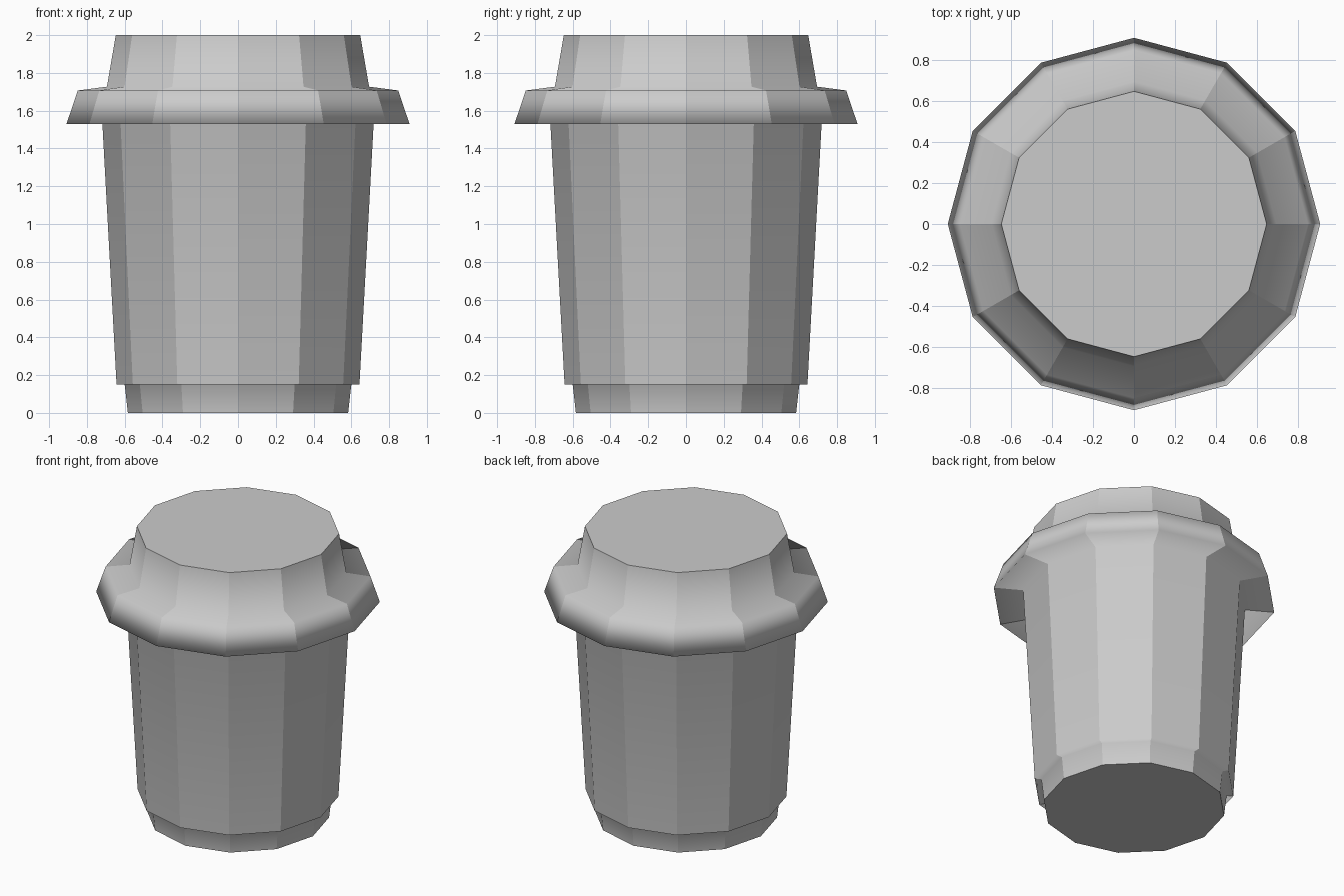
import bpy, bmesh
from math import cos, sin, tau

if "Cube" in bpy.data.objects:
    bpy.data.objects.remove(bpy.data.objects["Cube"])

SIDES = 12
# Profile (radius, height): foot, cup wall, lid rim, lid top
PROFILE = [(0.583, 0), (0.60, 0.15), (0.643, 0.15), (0.718, 1.53),
           (0.908, 1.53), (0.848, 1.707), (0.694, 1.727), (0.647, 2.0)]

bm = bmesh.new()
rings = [[bm.verts.new((r * cos(tau * i / SIDES), r * sin(tau * i / SIDES), z))
          for i in range(SIDES)] for r, z in PROFILE]

# Side panels, shaded smooth along the profile
for low, high in zip(rings, rings[1:]):
    for i in range(SIDES):
        j = (i + 1) % SIDES
        bm.faces.new((low[i], low[j], high[j], high[i])).smooth = True

# Creases between neighbouring columns
for low, high in zip(rings, rings[1:]):
    for a, b in zip(low, high):
        bm.edges.get((a, b)).smooth = False

# Flat base and lid top with crisp borders
for ring in (rings[0][::-1], rings[-1]):
    cap = bm.faces.new(ring)
    for edge in cap.edges:
        edge.smooth = False

mesh = bpy.data.meshes.new("lidded_cup")
bm.to_mesh(mesh)
bm.free()
cup = bpy.data.objects.new("lidded_cup", mesh)
bpy.context.collection.objects.link(cup)

# Large faces dominate the shading
weighted = cup.modifiers.new("weighted_normals", 'WEIGHTED_NORMAL')
weighted.mode = 'FACE_AREA'
weighted.keep_sharp = True
